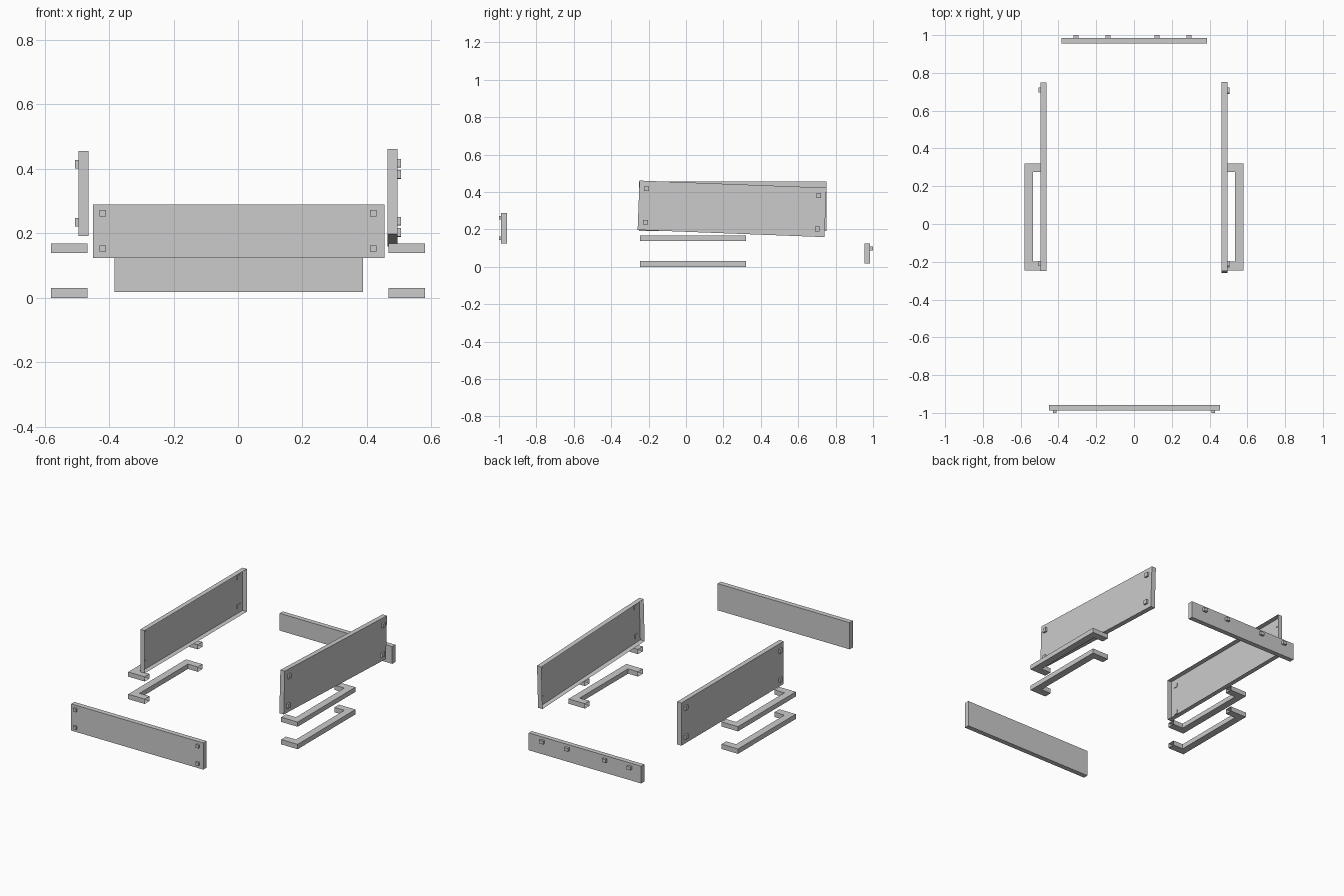
import bpy, bmesh, math
from mathutils import Matrix, Vector

if "Cube" in bpy.data.objects:
    bpy.data.objects.remove(bpy.data.objects["Cube"])


def make_object(name, bm):
    mesh = bpy.data.meshes.new(name)
    bm.to_mesh(mesh)
    bm.free()
    obj = bpy.data.objects.new(name, mesh)
    bpy.context.collection.objects.link(obj)
    return obj


def add_box(bm, lo, hi):
    lo, hi = Vector(lo), Vector(hi)
    mat = Matrix.Translation((lo + hi) / 2) @ Matrix.Diagonal((*(hi - lo), 1))
    bmesh.ops.create_cube(bm, size=1, matrix=mat)


def open_inner(bm, x, sign):
    """Remove the faces lying on the hidden plane nearest the middle."""
    faces = [f for f in bm.faces
             if f.normal.x * sign < -0.9 and abs(f.calc_center_median().x - x) < 1e-4]
    bmesh.ops.delete(bm, geom=faces, context='FACES')


def end_plate(name, half_x, y, z, out, bolts, bolt_half):
    """Closed plate across the front or back, with small bolt heads."""
    bm = bmesh.new()
    add_box(bm, (-half_x + 0.002, y[0], z[0]), (half_x + 0.002, y[1], z[1]))
    make_object(name, bm)
    bm = bmesh.new()
    face = y[0] if out < 0 else y[1]
    for bx, bz in bolts:
        ends = sorted((face, out))
        add_box(bm, (bx - bolt_half, ends[0], bz - 0.01), (bx + bolt_half, ends[1], bz + 0.01))
    make_object(name + "_bolts", bm)


# front and back plates
end_plate("front_plate", 0.452, (-0.988, -0.957), (0.124, 0.289), -1.0,
          [(x, z) for x in (-0.419, 0.419) for z in (0.153, 0.262)], 0.01)
end_plate("back_plate", 0.385, (0.955, 0.985), (0.018, 0.125), 1.0,
          [(x, 0.098) for x in (-0.307, -0.137, 0.122, 0.292)], 0.013)


# side plates, open toward the middle; the right one is tilted slightly
def side_plate(name, sign, centre, angle):
    turn = Matrix.Translation((0, *centre)) @ Matrix.Rotation(angle, 4, 'X')
    bm = bmesh.new()
    xs = sorted((sign * 0.464, sign * 0.494))
    add_box(bm, (xs[0], -0.5, -0.132), (xs[1], 0.5, 0.132))
    bm.normal_update()
    open_inner(bm, sign * 0.464, sign)
    bm.transform(turn)
    make_object(name, bm)
    bm = bmesh.new()
    xs = sorted((sign * 0.490, sign * 0.505))
    for y in (-0.46, 0.46):
        for z in (-0.09, 0.09):
            add_box(bm, (xs[0], y - 0.013, z - 0.013), (xs[1], y + 0.013, z + 0.013))
    bm.transform(turn)
    make_object(name + "_bolts", bm)


side_plate("left_side_plate", -1, (0.25, 0.324), 0)
side_plate("right_side_plate", 1, (0.246, 0.31), math.radians(-2.2))


# U-shaped side steps, two on each side
def step(name, sign, z0, z1):
    outline = [(0.467, -0.245), (0.58, -0.245), (0.58, 0.32), (0.467, 0.32),
               (0.467, 0.275), (0.535, 0.275), (0.535, -0.198), (0.467, -0.198)]
    bm = bmesh.new()
    face = bm.faces.new([bm.verts.new((sign * x, y, z0)) for x, y in outline])
    new = bmesh.ops.extrude_face_region(bm, geom=[face], use_keep_orig=True)["geom"]
    bmesh.ops.translate(bm, vec=(0, 0, z1 - z0),
                        verts=[v for v in new if isinstance(v, bmesh.types.BMVert)])
    bmesh.ops.recalc_face_normals(bm, faces=bm.faces[:])
    bm.normal_update()
    open_inner(bm, sign * 0.467, sign)
    make_object(name, bm)


for side, sign in (("left", -1), ("right", 1)):
    step(side + "_lower_step", sign, 0.0, 0.03)
    step(side + "_upper_step", sign, 0.139, 0.168)
